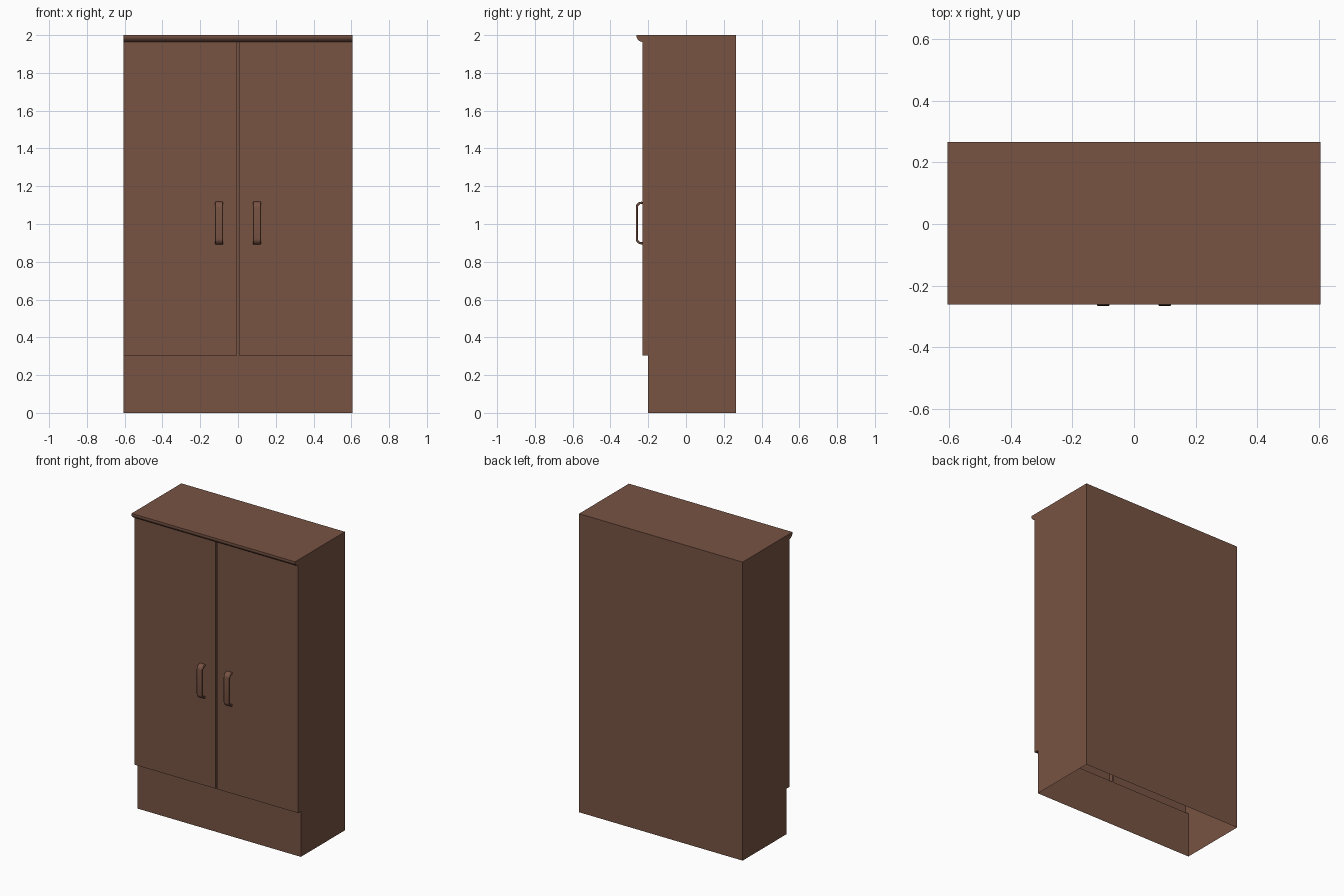
import bpy, bmesh, math

if "Cube" in bpy.data.objects:
    bpy.data.objects.remove(bpy.data.objects["Cube"])

wood = bpy.data.materials.new("brown wood")
wood.diffuse_color = (0.188, 0.087, 0.057, 1)
wood.use_nodes = True
wood.node_tree.nodes["Principled BSDF"].inputs["Base Color"].default_value = wood.diffuse_color


def finish(name, bm):
    me = bpy.data.meshes.new(name)
    bmesh.ops.remove_doubles(bm, verts=bm.verts, dist=1e-5)
    bmesh.ops.recalc_face_normals(bm, faces=bm.faces)
    bm.to_mesh(me)
    bm.free()
    me.materials.append(wood)
    ob = bpy.data.objects.new(name, me)
    bpy.context.collection.objects.link(ob)
    return ob


# Cabinet side profile (y, z): plinth, overhanging doors, rounded cornice, back
HALF, GAP, DOOR, PLINTH = 0.606, 0.005, -0.23, -0.20
Z0, Z1 = 0.305, 1.963
profile = [(PLINTH, 0), (PLINTH, Z0), (DOOR, Z0), (DOOR, Z1), (-0.245, 1.968),
           (-0.256, 1.977), (-0.261, 1.987), (-0.261, 2), (0.266, 2), (0.266, 0)]
# same profile with the doors pushed back, used for the slot between them
slot = [(PLINTH, z) if y == DOOR else (y, z) for y, z in profile]

bm = bmesh.new()


def ring(x, pts):
    return [bm.verts.new((x, y, z)) for y, z in pts]


def skin(a, b):
    # the underside (last point back to the first) stays open
    for i in range(len(a) - 1):
        if (a[i].co - a[i + 1].co).length > 1e-6:
            bm.faces.new((a[i], a[i + 1], b[i + 1], b[i]))


for x0, x1, pts in ((-HALF, -GAP, profile), (-GAP, GAP, slot), (GAP, HALF, profile)):
    a, b = ring(x0, pts), ring(x1, pts)
    skin(a, b)
    if x0 == -HALF:
        bm.faces.new(a)
    if x1 == HALF:
        bm.faces.new(b)

# inner edges of the two doors
for x in (-GAP, GAP):
    bm.faces.new(ring(x, [(PLINTH, Z0), (DOOR, Z0), (DOOR, Z1), (PLINTH, Z1)]))
finish("cabinet", bm)


# Bow handles: a flat strap bent round at both ends
def strap_path(inset):
    r, yf, zlo, zhi = 0.03 - inset, -0.266 + inset, 0.892 + inset, 1.118 - inset
    pts = [(DOOR, zlo)]
    for zc, start in ((zlo + r, 270), (zhi - r, 180)):
        for k in range(6):
            t = math.radians(start - 18 * k)
            pts.append((yf + r + r * math.cos(t), zc + r * math.sin(t)))
    return pts + [(DOOR, zhi)]


for side, label in ((-1, "left"), (1, "right")):
    bm = bmesh.new()
    loop = strap_path(0) + strap_path(0.012)[::-1]
    face = bm.faces.new([bm.verts.new((side * 0.1 - 0.021, y, z)) for y, z in loop])
    ext = bmesh.ops.extrude_face_region(bm, geom=[face])
    bmesh.ops.translate(bm, vec=(0.042, 0, 0),
                        verts=[g for g in ext["geom"] if isinstance(g, bmesh.types.BMVert)])
    ob = finish(label + "_handle", bm)
    bev = ob.modifiers.new("soft edges", 'BEVEL')
    bev.width = 0.003
    bev.segments = 2
    bpy.context.view_layer.objects.active = ob
    ob.select_set(True)
    bpy.ops.object.shade_smooth_by_angle(angle=math.radians(35))
    ob.select_set(False)
